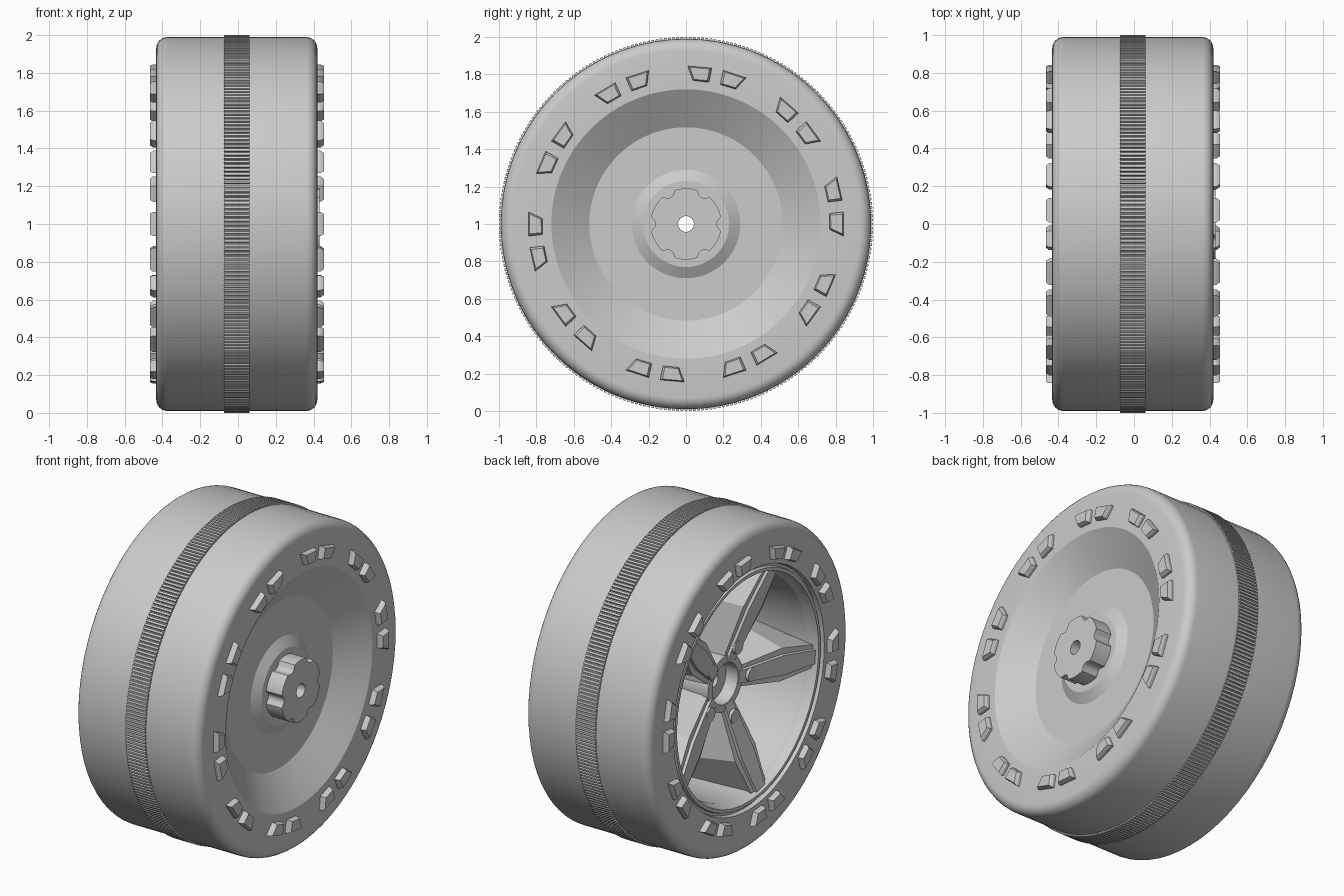
import bpy, bmesh, math
from math import cos, sin, pi, radians
from mathutils import Matrix, Vector

cube = bpy.data.objects.get("Cube")
if cube:
    bpy.data.objects.remove(cube)

grey = bpy.data.materials.new("plain_grey")
grey.use_nodes = True
GREY = (0.6, 0.6, 0.6, 1)
grey.diffuse_color = GREY
grey.node_tree.nodes["Principled BSDF"].inputs["Base Color"].default_value = GREY
CENTRE = Vector((0, 0, 1))


def finish(name, bm, smooth=True):
    """Turn a bmesh built around the axle into an object at wheel height."""
    bmesh.ops.recalc_face_normals(bm, faces=bm.faces)
    bmesh.ops.translate(bm, verts=bm.verts, vec=CENTRE)
    mesh = bpy.data.meshes.new(name)
    bm.to_mesh(mesh)
    bm.free()
    obj = bpy.data.objects.new(name, mesh)
    bpy.context.collection.objects.link(obj)
    mesh.materials.append(grey)
    if smooth:
        bpy.ops.object.select_all(action='DESELECT')
        obj.select_set(True)
        bpy.context.view_layer.objects.active = obj
        bpy.ops.object.shade_smooth_by_angle(angle=radians(25))
    return obj


def polar(x, r, a):
    return Vector((x, r * cos(a), r * sin(a)))


def bridge(bm, rings):
    """Join closed rings of points with quads, last ring back to the first."""
    vs = [[bm.verts.new(p) for p in ring] for ring in rings]
    n = len(vs[0])
    for a, b in zip(vs, vs[1:] + vs[:1]):
        for i in range(n):
            j = (i + 1) % n
            bm.faces.new((a[i], a[j], b[j], b[i]))


def lathe(name, profile, steps=72):
    """Revolve a closed (x, radius) profile around the axle."""
    bm = bmesh.new()
    bridge(bm, [[polar(x, r, 2 * pi * i / steps) for i in range(steps)]
                for x, r in profile])
    return finish(name, bm)


def prism(bm, bottom, top):
    """Solid between two matching outlines."""
    lo = [bm.verts.new(p) for p in bottom]
    hi = [bm.verts.new(p) for p in top]
    bm.faces.new(lo)
    bm.faces.new(hi)
    for i in range(len(lo)):
        j = (i + 1) % len(lo)
        bm.faces.new((lo[i], lo[j], hi[j], hi[i]))


def fillet(cx, cr, rad, start, end, n=6):
    angles = [radians(start + (end - start) * i / n) for i in range(n + 1)]
    return [(cx + rad * cos(a), cr + rad * sin(a)) for a in angles]


# Wheel shell: dish, tyre with rounded shoulders, stepped lip, barrel, hollow hub
dish = [(0.325, 0.042), (0.325, 0.23), (0.29, 0.29), (0.29, 0.517), (0.42, 0.72)]
tyre = fillet(0.36, 0.93, 0.06, 0, 90) + fillet(-0.373, 0.93, 0.06, 90, 180)
lip = [(-0.433, 0.74), (-0.405, 0.735), (-0.405, 0.72), (-0.425, 0.715),
       (-0.425, 0.695), (-0.385, 0.69), (-0.36, 0.675)]
inside = [(0.16, 0.64), (0.22, 0.52), (0.22, 0.18), (-0.27, 0.17),
          (-0.27, 0.125), (-0.19, 0.12), (-0.19, 0.042)]
lathe("wheel_shell", dish + tyre + lip + inside)

# Fluted hub nut with an axle hole
STEPS, FLUTES = 120, 6


def fluted(i):
    phase = 1 - abs((i * FLUTES / STEPS) % 1 - 0.5) * 2
    dip = max(0, 1 - (phase / 0.32) ** 2) ** 0.5
    return 0.19 - 0.026 * dip


def nut_ring(x):
    return [polar(x, fluted(i), 2 * pi * i / STEPS) for i in range(STEPS)]


def bore_ring(x):
    return [polar(x, 0.042, 2 * pi * i / STEPS) for i in range(STEPS)]


bm = bmesh.new()
bridge(bm, [nut_ring(0.30), nut_ring(0.432), bore_ring(0.432), bore_ring(0.30)])
finish("hub_nut", bm)

# Ribbed belt around the tread
TEETH = 280
bm = bmesh.new()
tooth = []
for i in range(TEETH):
    for off, r in ((-0.28, 1.0), (0.28, 1.0), (0.4, 0.99), (0.6, 0.99)):
        tooth.append((2 * pi * (i + off) / TEETH, r))
bridge(bm, [[polar(x, r if wide else 0.97, a) for a, r in tooth]
            for x, wide in ((-0.075, 0), (-0.075, 1), (0.06, 1), (0.06, 0))])
finish("tread_belt", bm, smooth=False)

# Paired sidewall lugs on both faces, inner ends leaning towards each other
for name, side, face in (("left_lugs", 1, 0.42), ("right_lugs", -1, 0.433)):
    bm = bmesh.new()
    for pair in range(10):
        for shift, lean in ((0, 1), (13, -1)):
            mid = radians(36 * pair + shift)

            def outline(x, inset):
                pts = ((0.768, lean - 3.2), (0.845, -4.4), (0.845, 4.4), (0.768, lean + 3.2))
                rm = 0.806
                return [polar(side * x, rm + (r - rm) * inset, mid + radians(d * inset))
                        for r, d in pts]
            prism(bm, outline(face - 0.02, 1), outline(face + 0.016, 1))
            prism(bm, outline(face + 0.016, 1), outline(face + 0.034, 0.82))
    finish(name, bm, smooth=False)

# Five deep flared spokes, each with a raised panel and a bolt:
# radius, half width at the front, half width at the root
SPOKE = [(0.13, 0.06, 0.09), (0.46, 0.10, 0.24), (0.69, 0.07, 0.17)]


def front_x(r):
    return -0.255 - 0.24 * (r - 0.13)


def mirrored(points):
    """Close a half outline of (x, radius, half width) into a full one."""
    return ([Vector((x, r, -t)) for x, r, t in points]
            + [Vector((x, r, t)) for x, r, t in reversed(points)])


for k in range(5):
    spin = Matrix.Rotation(radians(185 + 72 * k), 3, 'X')
    bm = bmesh.new()
    prism(bm, mirrored([(0.24, min(r, 0.66), root) for r, t, root in SPOKE]),
          mirrored([(front_x(r), r, t) for r, t, root in SPOKE]))
    prism(bm, mirrored([(front_x(r) + 0.01, r, t * 0.65) for r, t, root in SPOKE]),
          mirrored([(front_x(r) - 0.018, r, t * 0.6) for r, t, root in SPOKE]))
    bmesh.ops.rotate(bm, verts=bm.verts, cent=(0, 0, 0), matrix=spin)
    finish(f"spoke_{k + 1}", bm, smooth=False)

    bm = bmesh.new()
    bmesh.ops.create_cone(bm, cap_ends=True, segments=24, radius1=0.042, radius2=0.042,
                          depth=0.06, matrix=Matrix.Translation((-0.275, 0.22, 0))
                          @ Matrix.Rotation(pi / 2, 4, 'Y'))
    bmesh.ops.rotate(bm, verts=bm.verts, cent=(0, 0, 0), matrix=spin)
    finish(f"spoke_bolt_{k + 1}", bm)
